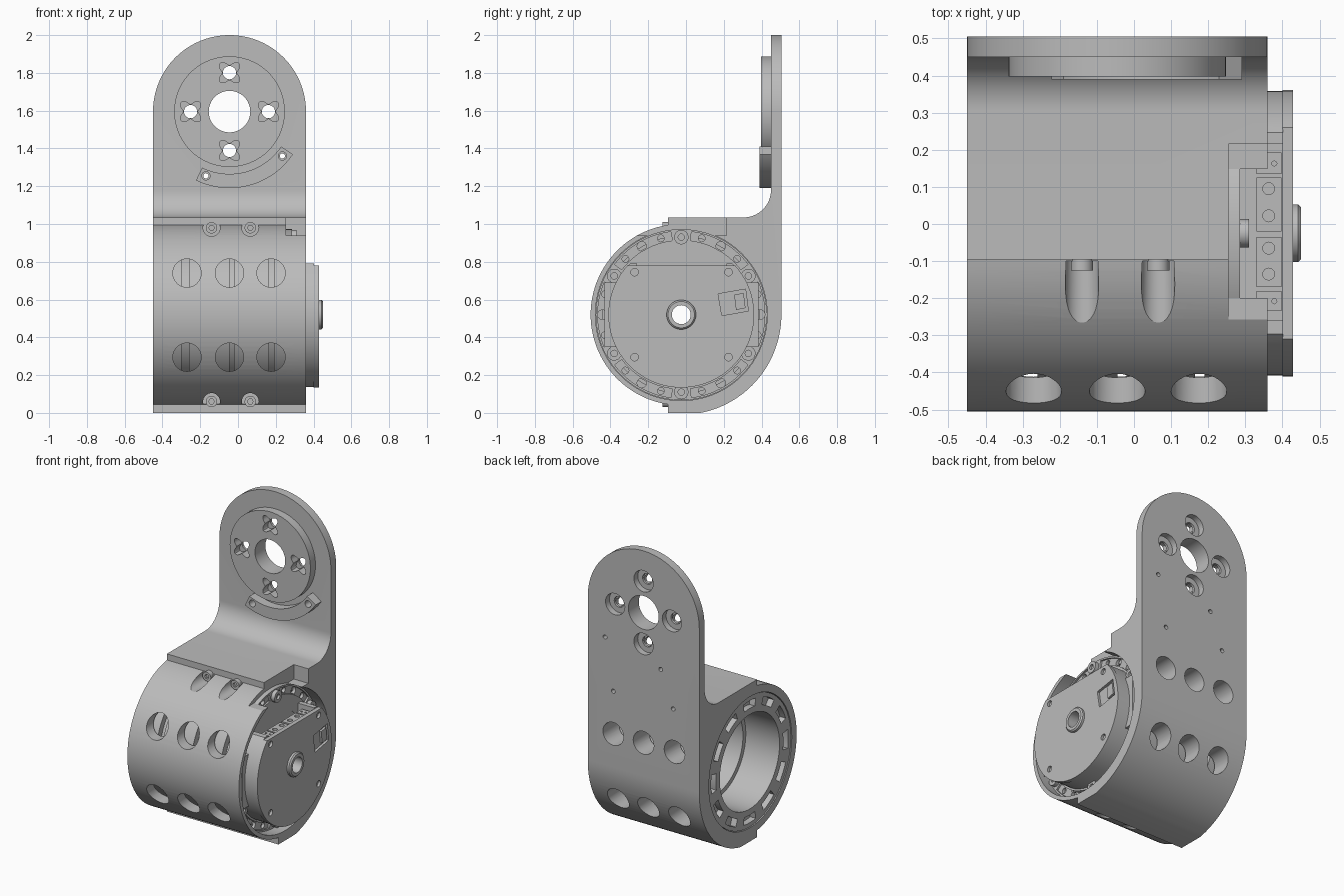
import bpy
import bmesh
from math import sin, cos, pi, radians

default_cube = bpy.data.objects.get("Cube")
if default_cube:
    bpy.data.objects.remove(default_cube, do_unlink=True)

grey = bpy.data.materials.new("machined grey")
grey.use_nodes = True
grey.diffuse_color = (0.5, 0.5, 0.5, 1)
grey.node_tree.nodes["Principled BSDF"].inputs["Base Color"].default_value = (0.5, 0.5, 0.5, 1)

parts = []
LEFT_END, RIGHT_END = -0.45, 0.36
MID_X = (LEFT_END + RIGHT_END) / 2
AXIS_Y, AXIS_Z = -0.025, 0.52
PIVOT_Z = 1.595
HALF_WIDTH = (RIGHT_END - LEFT_END) / 2


# Outline helpers
def arc(u, v, radius, start, end, steps=24):
    angles = [radians(start + (end - start) * i / steps) for i in range(steps + 1)]
    return [(u + radius * cos(a), v + radius * sin(a)) for a in angles]


def disc(u, v, radius, steps=32):
    return arc(u, v, radius, 0, 360, steps)[:-1]


def sector(u, v, inner, outer, start, end, steps=16):
    return arc(u, v, outer, start, end, steps) + arc(u, v, inner, end, start, steps)


def rect(u0, u1, v0, v1):
    return [(u0, v0), (u1, v0), (u1, v1), (u0, v1)]


def around(radius, angle):
    a = radians(angle)
    return AXIS_Y + radius * cos(a), AXIS_Z + radius * sin(a)


# Solid builders
def finish(name, bm):
    bmesh.ops.recalc_face_normals(bm, faces=bm.faces[:])
    mesh = bpy.data.meshes.new(name)
    bm.to_mesh(mesh)
    bm.free()
    mesh.materials.append(grey)
    obj = bpy.data.objects.new(name, mesh)
    bpy.context.collection.objects.link(obj)
    return obj


def prism(name, outlines, axis, low, high):
    place = {"x": lambda u, v, t: (t, u, v),
             "y": lambda u, v, t: (u, t, v),
             "z": lambda u, v, t: (u, v, t)}[axis]
    bm = bmesh.new()
    for outline in outlines:
        bottom = [bm.verts.new(place(u, v, low)) for u, v in outline]
        top = [bm.verts.new(place(u, v, high)) for u, v in outline]
        bm.faces.new(bottom)
        bm.faces.new(top)
        for i in range(len(outline)):
            bm.faces.new((bottom[i - 1], bottom[i], top[i], top[i - 1]))
    return finish(name, bm)


def lathe(name, profile, steps=72):
    bm = bmesh.new()
    loops = []
    for s in range(steps):
        a = 2 * pi * s / steps
        loops.append([bm.verts.new((x, AXIS_Y + r * cos(a), AXIS_Z + r * sin(a)))
                      for x, r in profile])
    for s in range(steps):
        for i in range(len(profile)):
            bm.faces.new((loops[s - 1][i - 1], loops[s - 1][i], loops[s][i], loops[s][i - 1]))
    return add(finish(name, bm))


def add(obj):
    parts.append(obj)
    return obj


def cut(obj, outlines, axis, low, high, operation="DIFFERENCE"):
    cutter = prism("cutter", outlines, axis, low, high)
    cutter.hide_render = True
    mod = obj.modifiers.new("cut", "BOOLEAN")
    mod.operation = operation
    mod.solver = "EXACT"
    mod.object = cutter
    bpy.context.view_layer.objects.active = obj
    bpy.ops.object.modifier_apply(modifier=mod.name)
    bpy.data.objects.remove(cutter, do_unlink=True)


# Housing with upright plate: one side profile, trimmed to a round top
side = arc(AXIS_Y, AXIS_Z, 0.48, 98.4, 261.6, 48)
side += [(-0.095, 0)]
side += arc(AXIS_Y, AXIS_Z, 0.53, -78.9, 0, 28)
side += [(0.505, 2.1), (0.45, 2.1)]
side += arc(0.305, 1.18, 0.145, 0, -90, 16)
side += [(-0.095, 1.035)]
housing = add(prism("housing", [side], "x", LEFT_END, RIGHT_END))
front = arc(MID_X, PIVOT_Z, HALF_WIDTH, 0, 180, 64) + [(LEFT_END - 0.0001, -1), (RIGHT_END + 0.0001, -1)]
cut(housing, [front], "y", -1, 1, "INTERSECT")

# Bore, end recesses and connector notch
cut(housing, [disc(AXIS_Y, AXIS_Z, 0.415, 72)], "x", -1, 1)
cut(housing, [disc(AXIS_Y, AXIS_Z, 0.455, 72)], "x", 0.255, 1)
cut(housing, [disc(AXIS_Y, AXIS_Z, 0.43, 72)], "x", -1, -0.38)
cut(housing, [rect(-0.26, 0.215, 0.94, 1.2)], "x", 0.255, 1)

# Round windows through front and back
windows = [disc(x, z, 0.075) for x in (-0.27, MID_X, 0.175) for z in (0.74, 0.295)]
cut(housing, windows, "y", -1, 1)

# Screw channels in the front, with their screws
screw_spots = [(x, z) for x in (-0.14, 0.065) for z in (0.98, 0.06)]
cut(housing, [disc(x, z, 0.045) for x, z in screw_spots], "y", -1, -0.1)
screws = add(prism("front_screws", [disc(x, z, 0.03) for x, z in screw_spots], "y", -0.125, -0.095))
cut(screws, [disc(x, z, 0.015, 6) for x, z in screw_spots], "y", -1, -0.11)

# Plate holes: pivot, bolts with counterbores, small pin holes
bolts = [(MID_X + dx, PIVOT_Z + dz) for dx, dz in ((0.206, 0), (-0.206, 0), (0, 0.206), (0, -0.206))]
clip_pins = [(-0.17, 1.255), (0.235, 1.36)]
cut(housing, [disc(MID_X, PIVOT_Z, 0.11, 48)] + [disc(x, z, 0.035) for x, z in bolts], "y", 0.3, 1)
cut(housing, [disc(x, z, 0.07) for x, z in bolts], "y", 0.465, 1)
cut(housing, [disc(x, z, 0.014, 16) for x, z in clip_pins + [(0.175, 1.02), (-0.26, 1.02)]], "y", 0.4, 1)


# Raised pivot disc with four-eared pockets
def eared(u, v, steps=48):
    points = []
    for i in range(steps):
        a = 2 * pi * i / steps
        r = 0.053 - 0.016 * cos(4 * a)
        points.append((u + r * cos(a), v + r * sin(a)))
    return points


pivot = add(prism("pivot_disc", [disc(MID_X, PIVOT_Z, 0.293, 72)], "y", 0.397, 0.451))
cut(pivot, [disc(MID_X, PIVOT_Z, 0.11, 48)] + [eared(x, z) for x, z in bolts], "y", 0, 1)

# Curved stop clip under the disc
clip = add(prism("stop_clip", [sector(MID_X, PIVOT_Z, 0.33, 0.405, -116, -34, 28)], "y", 0.39, 0.451))
cut(clip, [disc(x, z, 0.022, 16) for x, z in clip_pins], "y", 0, 1)

# Left end flange with arc pockets
left_flange = lathe("left_flange", [(-0.445, 0.31), (-0.445, 0.427), (-0.375, 0.427), (-0.375, 0.31)])
pockets = [sector(AXIS_Y, AXIS_Z, 0.35, 0.4, a - 9, a + 9, 8) for a in range(0, 360, 30)]
cut(left_flange, pockets, "x", -1, -0.405)

# Right end flange with grooves, bolt bosses and holes
right_flange = lathe("right_flange", [(0.25, 0.3), (0.25, 0.453), (0.285, 0.453), (0.285, 0.3)])
boss_angles = range(30, 390, 60)
grooves = [sector(AXIS_Y, AXIS_Z, 0.395, 0.442, a + 7, a + 53) for a in boss_angles]
cut(right_flange, grooves, "x", 0.273, 1)
holes = [disc(*around(0.418, a + step), 0.025 if step == 30 else 0.018, 16)
         for a in boss_angles for step in (15, 30, 45)]
cut(right_flange, holes, "x", 0, 1)
bosses = add(prism("flange_bolts", [disc(*around(0.41, a), 0.038) for a in boss_angles], "x", 0.28, 0.31))
cut(bosses, [disc(*around(0.41, a), 0.017, 16) for a in boss_angles], "x", 0.295, 1)

# Motor drum: grooved outside, stepped open bore inside
lathe("motor_drum", [
    (-0.378, 0.31), (-0.378, 0.4), (-0.3, 0.4), (-0.3, 0.36), (-0.26, 0.36), (-0.26, 0.4),
    (-0.045, 0.4), (-0.045, 0.36), (-0.02, 0.36), (-0.02, 0.4),
    (0.165, 0.4), (0.165, 0.36), (0.19, 0.36), (0.19, 0.4), (0.275, 0.4),
    (0.275, 0.05), (0.2, 0.05), (0.2, 0.2), (0.1, 0.2), (0.1, 0.25),
    (-0.05, 0.25), (-0.05, 0.28), (-0.2, 0.28), (-0.2, 0.31)])

# Motor end body with connector bay, plus flat side cheeks
shaft_hole = disc(AXIS_Y, AXIS_Z, 0.05, 40)
body = add(prism("motor_end_body", [disc(AXIS_Y, AXIS_Z, 0.383, 72)], "x", 0.27, 0.402))
cut(body, [rect(-0.26, 0.215, 0.7, 1)], "x", 0.284, 1)
cut(body, [rect(-1, 1, 0.79, 1)], "x", 0.284, 1)
cut(body, [shaft_hole], "x", 0, 1)
cheeks = [rect(-0.432, -0.36, 0.35, 0.69), rect(0.31, 0.385, 0.35, 0.69)]
add(prism("motor_cheeks", cheeks, "x", 0.28, 0.335))

# Flat-topped cover with corner holes and socket recess
cover = add(prism("motor_cover", [arc(AXIS_Y, AXIS_Z, 0.386, 137.5, 402.5, 60)], "x", 0.4, 0.428))
corners = [(y, z) for y in (-0.272, 0.225) for z in (0.745, 0.295)]
cut(cover, [shaft_hole], "x", 0, 1)
cut(cover, [disc(y, z, 0.02, 16) for y, z in corners], "x", 0.412, 1)
socket = [(0.19, 0.515), (0.33, 0.54), (0.315, 0.655), (0.17, 0.63)]
cut(cover, [socket], "x", 0.412, 1)
add(prism("cover_socket", [[(0.265, 0.545), (0.315, 0.555), (0.305, 0.635), (0.255, 0.625)]],
          "x", 0.41, 0.426))

# Hollow shaft boss
lathe("shaft_boss", [(0.42, 0.05), (0.42, 0.078), (0.442, 0.078), (0.45, 0.07), (0.45, 0.05)], 48)

# Power and signal connectors in the bay
plugs = [rect(0.33, 0.397, y0, y1) for y0, y1 in
         ((-0.235, -0.18), (-0.17, -0.035), (-0.02, 0.125), (0.135, 0.192))]
connectors = add(prism("connectors", plugs, "z", 0.69, 0.772))
pins = [disc(0.363, y, 0.016, 16) for y in (-0.135, -0.065, 0.022, 0.095)]
pins += [disc(x, y, 0.007, 8) for x in (0.348, 0.378) for y in (-0.208, 0.163)]
cut(connectors, pins, "z", 0.73, 1)

# Smooth curved faces, keep machined edges crisp
bpy.ops.object.select_all(action="DESELECT")
for part in parts:
    part.select_set(True)
bpy.context.view_layer.objects.active = housing
bpy.ops.object.shade_smooth_by_angle(angle=radians(30))
